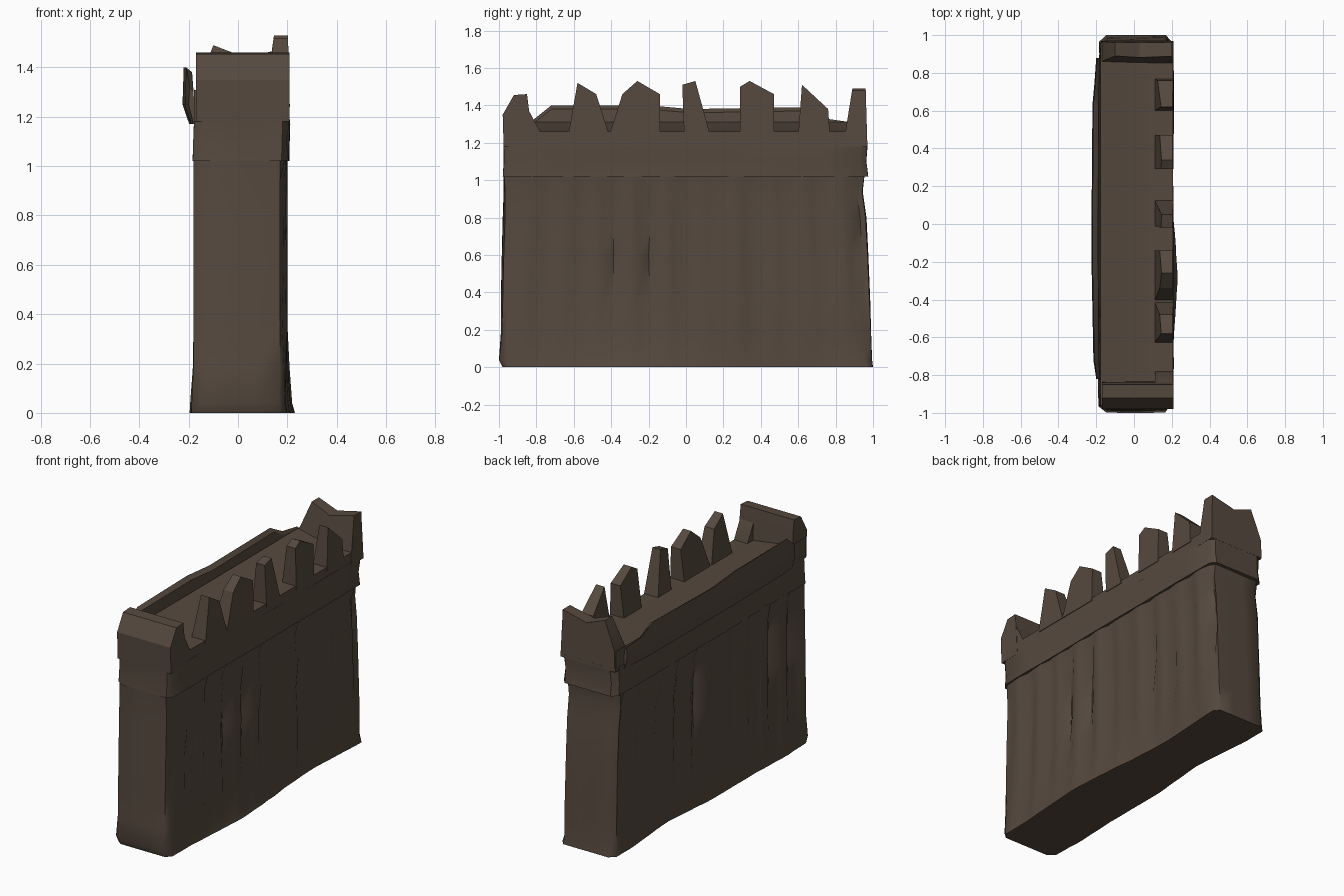
import bpy, bmesh, math, random

if "Cube" in bpy.data.objects:
    bpy.data.objects.remove(bpy.data.objects["Cube"])

random.seed(11)
brown = bpy.data.materials.new("dark brown wood")
brown.diffuse_color = (0.092, 0.067, 0.049, 1)
brown.use_nodes = True
brown.node_tree.nodes["Principled BSDF"].inputs["Base Color"].default_value = brown.diffuse_color


def finish(name, bm, angle=35):
    bmesh.ops.recalc_face_normals(bm, faces=bm.faces)
    me = bpy.data.meshes.new(name)
    bm.to_mesh(me)
    bm.free()
    me.materials.append(brown)
    ob = bpy.data.objects.new(name, me)
    bpy.context.collection.objects.link(ob)
    bpy.ops.object.select_all(action='DESELECT')
    ob.select_set(True)
    bpy.context.view_layer.objects.active = ob
    bpy.ops.object.shade_smooth_by_angle(angle=math.radians(angle))
    return ob


def loft(name, rings, angle=35):
    """Skin closed rings of equal length and cap both ends."""
    bm = bmesh.new()
    vr = [[bm.verts.new(p) for p in r] for r in rings]
    n = len(vr[0])
    for a, b in zip(vr, vr[1:]):
        for i in range(n):
            j = (i + 1) % n
            bm.faces.new((a[i], a[j], b[j], b[i]))
    bm.faces.new(vr[0])
    bm.faces.new(vr[-1])
    return finish(name, bm, angle)


def perimeter(cols):
    """Unit outline: (u, v, kind) around the wall, u across, v along."""
    side = [-0.965 + 1.93 * i / cols for i in range(cols + 1)]
    pts = [(1, v, 'side') for v in side]
    pts += [(u, 1, 'end') for u in (0.84, 0.3, -0.3, -0.8)]
    pts += [(-1, v, 'side') for v in reversed(side)]
    pts += [(u, -1, 'end') for u in (-0.8, -0.3, 0.3, 0.84)]
    return pts


def wave(u, v):
    """Uneven footprint: swells at one spot and dips at another on each long side."""
    bump = lambda c, w: max(0, 1 - abs(v - c) / w)
    if u > 0:
        return 0.032 * bump(-0.3, 0.5) - 0.025 * bump(0.5, 0.45)
    return 0.012 * bump(-0.75, 0.3) - 0.035 * bump(0.4, 0.4)


def wall_ring(outline, z, x0, x1, y0, y1, dents, amount, foot=0.0):
    ring = []
    for k, (u, v, kind) in enumerate(outline):
        x = (x0 + x1) / 2 + u * (x1 - x0) / 2
        y = (y0 + y1) / 2 + v * (y1 - y0) / 2
        d = dents[k] * amount * random.uniform(0.6, 1.2)
        if kind == 'side':
            x += u * (wave(u, v) * foot - d)
            if abs(v) < 0.9:
                y += random.uniform(-0.008, 0.008)
        else:
            y -= d * v * 0.3
        ring.append((x, y, z))
    return ring


# timber wall body with uneven upright logs
out = perimeter(30)
dents = [random.choice((0.0, 0.1, 0.3)) if k % 3 else random.uniform(0.6, 1.0)
         for k in range(len(out))]
rows = [(0.00, -0.185, 0.20, -0.98, 1.00, 0.002, 1),
        (0.04, -0.185, 0.195, -1.00, 0.995, 0.008, 0.8),
        (0.18, -0.18, 0.20, -0.99, 0.99, 0.025, 0.3),
        (0.36, -0.18, 0.20, -0.99, 0.985, 0.040, 0),
        (0.60, -0.18, 0.20, -0.985, 0.975, 0.048, 0),
        (0.80, -0.18, 0.20, -0.98, 0.965, 0.050, 0),
        (0.94, -0.18, 0.20, -0.975, 0.945, 0.035, 0),
        (1.03, -0.18, 0.20, -0.975, 0.955, 0.015, 0)]
loft("log_wall", [wall_ring(out, z, a, b, c, d, dents, m, f)
                  for z, a, b, c, d, m, f in rows], 55)

# overhanging beam band
out = perimeter(9)
dents = [random.uniform(0, 1) for _ in out]
rows = [(1.02, -0.185, 0.208, -0.98, 0.975, 0.006),
        (1.10, -0.185, 0.21, -0.975, 0.965, 0.022),
        (1.17, -0.18, 0.212, -0.975, 0.97, 0.008),
        (1.20, -0.18, 0.208, -0.975, 0.97, 0.004)]
loft("beam_band", [wall_ring(out, z, a, b, c, d, dents, m)
                   for z, a, b, c, d, m in rows], 40)


def slab(name, profile, x0, x1, lean=0.0, z0=1.26):
    """Extrude a (y, z) outline across x; the inner face leans outward with height."""
    inner = [(x0 + lean * max(0, z - z0) / 0.25, y, z) for y, z in profile]
    outer = [(x1 - 0.2 * lean * max(0, z - z0) / 0.25, y, z) for y, z in profile]
    return loft(name, [inner, outer], 30)


# walkway sloping from the rear rail down to the parapet
walk = [(-0.178, 1.18), (-0.178, 1.31), (-0.06, 1.285), (0.11, 1.26),
        (0.206, 1.26), (0.206, 1.18)]
loft("sloped_walkway", [[(x, y, z) for x, z in walk] for y in (-0.96, 0.96)], 30)

# jagged merlons
merlons = [
    [(-0.63, 1.24), (-0.58, 1.52), (-0.48, 1.46), (-0.41, 1.24)],
    [(-0.41, 1.24), (-0.34, 1.46), (-0.26, 1.53), (-0.14, 1.46), (-0.14, 1.24)],
    [(-0.01, 1.24), (-0.02, 1.51), (0.05, 1.53), (0.13, 1.24)],
    [(0.29, 1.24), (0.29, 1.50), (0.34, 1.53), (0.47, 1.46), (0.47, 1.24)],
    [(0.60, 1.24), (0.62, 1.51), (0.76, 1.38), (0.77, 1.24)],
]
for i, m in enumerate(merlons):
    slab(f"merlon_{i + 1}", m, 0.108, 0.21, 0.035)

# tall end walls: flat-topped in front, jagged at the back
slab("end_wall_front", [(-0.975, 1.18), (-0.98, 1.35), (-0.92, 1.455), (-0.85, 1.46),
                        (-0.84, 1.38), (-0.83, 1.18)], -0.17, 0.208)
jag = [(-0.175, 1.18), (-0.17, 1.31), (-0.10, 1.49), (0.03, 1.44), (0.20, 1.48), (0.21, 1.18)]
loft("end_wall_back", [[(x, y0 + (z - 1.18) * tilt, z) for x, z in jag]
                       for y0, tilt in ((0.84, 0.16), (0.97, -0.03))], 30)
# sloping buttress beside the front end wall
slab("end_buttress", [(-0.85, 1.2), (-0.85, 1.39), (-0.78, 1.26), (-0.78, 1.2)], 0.11, 0.206)

# rear rail plank, slightly bowed outward
rail = [(-0.82, 1.32, 0.0), (-0.72, 1.40, 0.015), (-0.2, 1.40, 0.025),
        (0.02, 1.38, 0.025), (0.63, 1.39, 0.02), (0.74, 1.33, 0.01), (0.88, 1.31, 0.0)]
loft("rear_rail", [[(-0.175, y, 1.17), (-0.18 - b * 0.7, y, 1.17),
                    (-0.20 - b, y, 1.25), (-0.195 - b, y, h),
                    (-0.18 - b * 0.4, y, h - 0.02)] for y, h, b in rail], 40)
